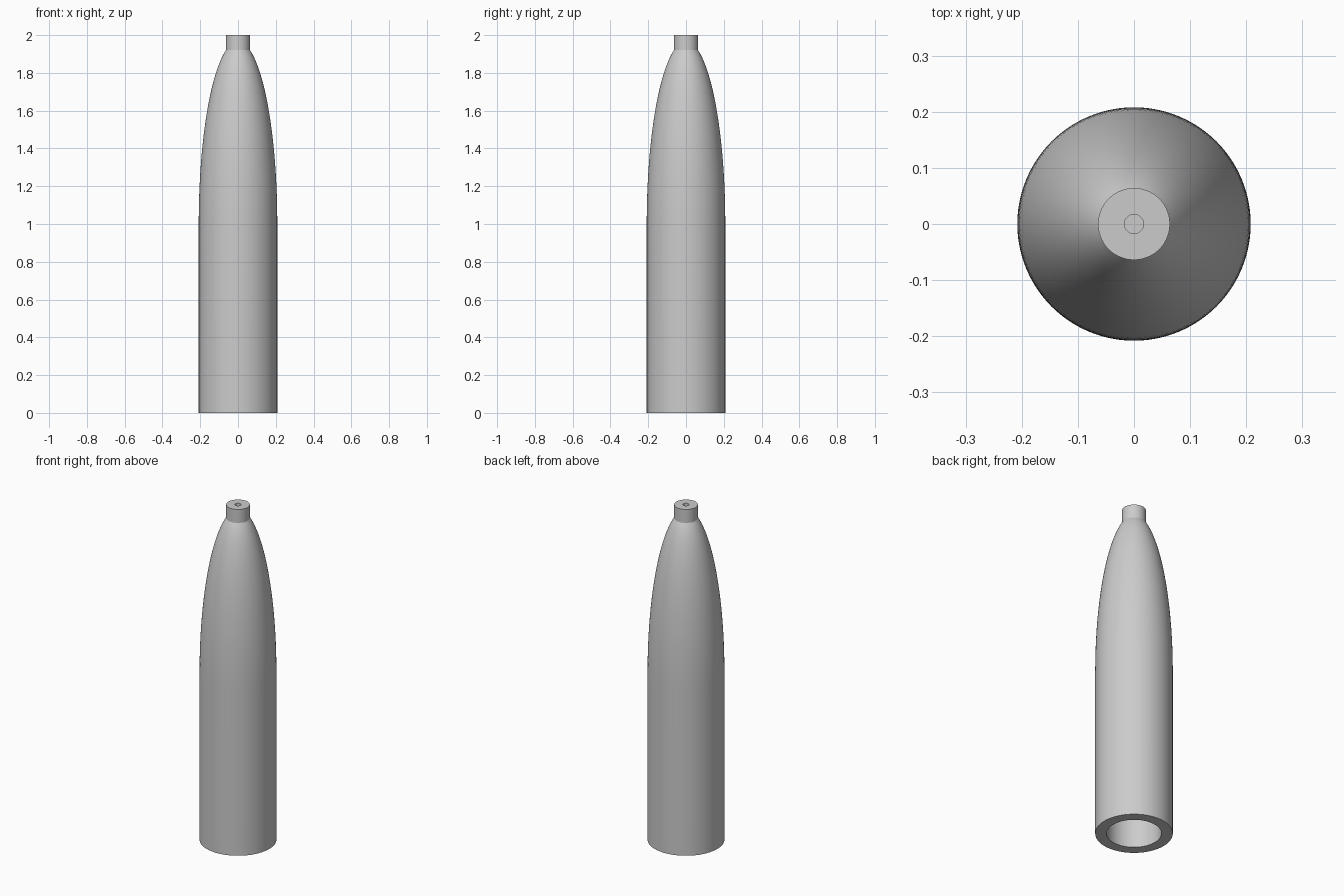
import bpy, bmesh, math

if "Cube" in bpy.data.objects:
    bpy.data.objects.remove(bpy.data.objects["Cube"], do_unlink=True)

SEGMENTS = 96
BODY_R, BORE_R, NECK_R, HOLE_R = 0.208, 0.147, 0.064, 0.017
SHOULDER, NECK_Z, TOP = 1.0, 1.92, 2.0

grey = bpy.data.materials.new("plain grey")
grey.use_nodes = True
grey.diffuse_color = (0.6, 0.6, 0.6, 1)
grey.node_tree.nodes["Principled BSDF"].inputs["Base Color"].default_value = (0.6, 0.6, 0.6, 1)


def ellipse_arc(radius, end_radius, z0, z1, steps):
    """Profile points on an elliptical taper from radius to end_radius."""
    end = math.acos(end_radius / radius)
    height = (z1 - z0) / math.sin(end)
    return [(radius * math.cos(end * i / steps), z0 + height * math.sin(end * i / steps))
            for i in range(steps + 1)]


def lathe(name, profile):
    """Spin a radius/height profile around z; points on the axis merge to a pole."""
    bm = bmesh.new()
    verts = [bm.verts.new((r, 0, z)) for r, z in profile]
    edges = [bm.edges.new(pair) for pair in zip(verts, verts[1:])]
    bmesh.ops.spin(bm, geom=verts + edges, cent=(0, 0, 0), axis=(0, 0, 1),
                   angle=math.tau, steps=SEGMENTS, use_duplicate=False)
    bmesh.ops.remove_doubles(bm, verts=bm.verts, dist=1e-5)
    bmesh.ops.recalc_face_normals(bm, faces=bm.faces)
    mesh = bpy.data.meshes.new(name)
    bm.to_mesh(mesh)
    bm.free()
    mesh.materials.append(grey)
    obj = bpy.data.objects.new(name, mesh)
    bpy.context.collection.objects.link(obj)
    bpy.ops.object.select_all(action="DESELECT")
    obj.select_set(True)
    bpy.context.view_layer.objects.active = obj
    bpy.ops.object.shade_smooth_by_angle(angle=math.radians(25))
    return obj


# Blind bore from the base, closed by a domed end
bore = [(0, 1.7)] + ellipse_arc(BORE_R, 0.03, SHOULDER, 1.7, 16)[::-1] + [(BORE_R, 0)]
# Straight body and curved nose
outside = [(BODY_R, 0)] + ellipse_arc(BODY_R, NECK_R, SHOULDER, NECK_Z, 32)
# Cylindrical neck with a small blind hole in its top
neck = [(NECK_R, TOP), (HOLE_R, TOP), (HOLE_R, TOP - 0.04), (0, TOP - 0.04)]

lathe("hollow_body", bore + outside + neck)
